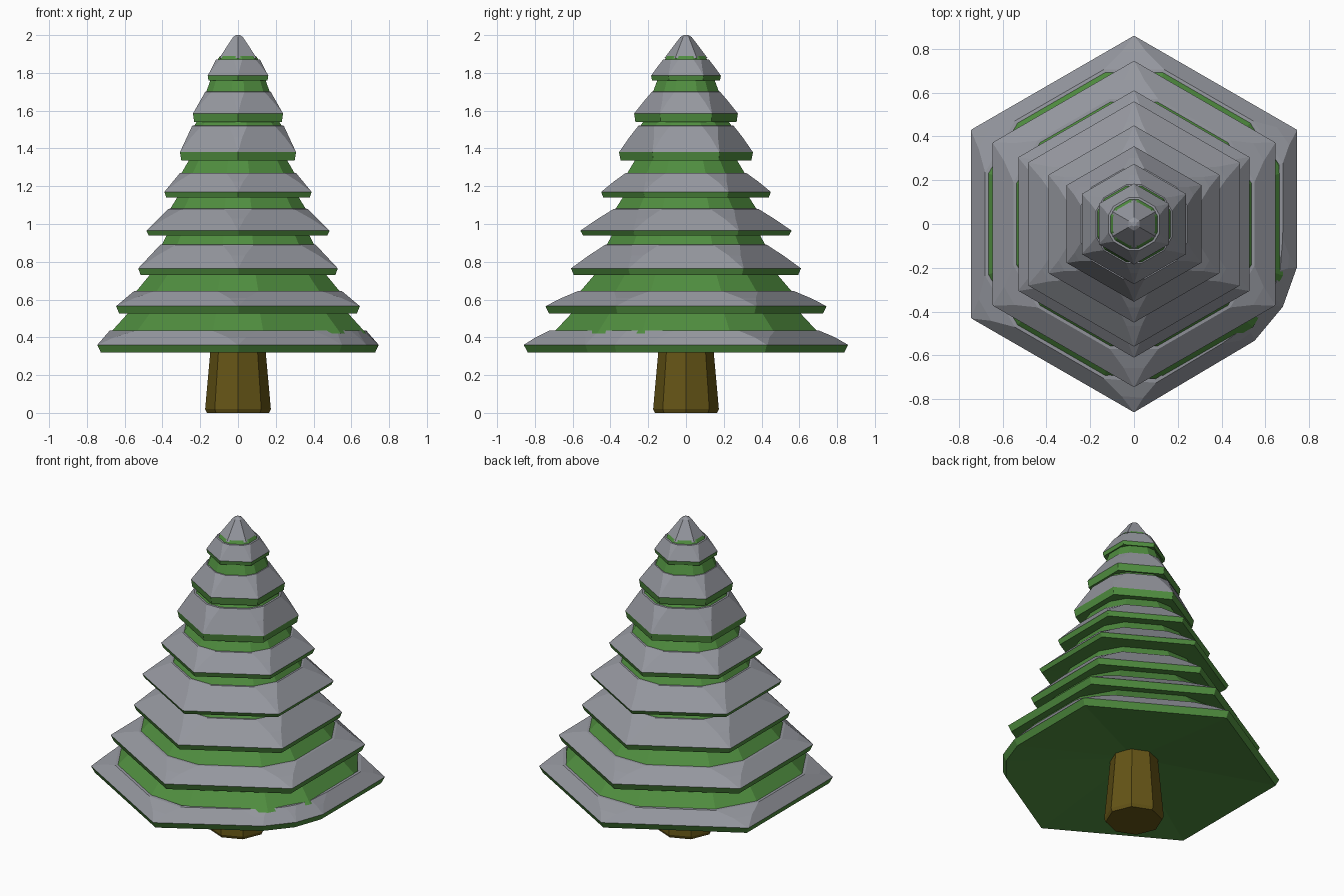
import bpy, bmesh
from math import cos, sin, pi

if "Cube" in bpy.data.objects:
    bpy.data.objects.remove(bpy.data.objects["Cube"])


def material(name, color):
    m = bpy.data.materials.new(name)
    m.diffuse_color = (*color, 1)
    m.use_nodes = True
    m.node_tree.nodes["Principled BSDF"].inputs["Base Color"].default_value = m.diffuse_color
    return m


green = material("needles", (0.08, 0.27, 0.05))
brown = material("bark", (0.13, 0.09, 0.008))
grey = material("snow", (0.3, 0.31, 0.345))


def polygon(n, start=pi / 2):
    return [(cos(start + 2 * pi * i / n), sin(start + 2 * pi * i / n)) for i in range(n)]


def cut_corners(points, t):
    out = []
    for i, p in enumerate(points):
        for q in (points[i - 1], points[(i + 1) % len(points)]):
            out.append((p[0] + (q[0] - p[0]) * t, p[1] + (q[1] - p[1]) * t))
    return out


def loft(name, outline, profile, mat, caps=False):
    """Skin (radius, z[, corner cut]) steps of an outline, bottom to top."""
    bm = bmesh.new()
    rings = []
    for r, z, *cut in profile:
        points = cut_corners(outline, cut[0]) if cut else outline
        rings.append([bm.verts.new((x * r, y * r, z)) for x, y in points])
    n = len(rings[0])
    if caps:
        bm.faces.new(rings[0][::-1])
        bm.faces.new(rings[-1])
    for a, b in zip(rings, rings[1:]):
        for i in range(n):
            j = (i + 1) % n
            bm.faces.new((a[i], a[j], b[j], b[i]))
    mesh = bpy.data.meshes.new(name)
    bm.to_mesh(mesh)
    bm.free()
    ob = bpy.data.objects.new(name, mesh)
    bpy.context.collection.objects.link(ob)
    mesh.materials.append(mat)
    return ob


hexagon = polygon(6)
# Lowest branch has one worn corner at the front right
worn = hexagon[:4] + [(0.64, -0.62), (0.79, -0.44), (0.865, -0.23)] + hexagon[5:]
worn = hexagon[:4] + [(0.64, -0.62), (0.79, -0.44), (0.865, -0.23)] + [(0.866, 0.5)] \
    if len(hexagon) == 6 else worn

# Trunk
loft("trunk", polygon(8), [(0.165, 0), (0.174, 0.02), (0.138, 0.42)], brown, caps=True)

# Tiers: rim radius, rim bottom z, rim top z, snow top radius, snow top z, neck top radius
tiers = [
    (0.86, 0.32, 0.36, 0.785, 0.435, 0.665),
    (0.745, 0.525, 0.565, 0.635, 0.645, 0.53),
    (0.61, 0.73, 0.765, 0.475, 0.89, 0.43),
    (0.56, 0.94, 0.965, 0.425, 1.08, 0.365),
    (0.45, 1.14, 1.17, 0.355, 1.27, 0.295),
    (0.355, 1.335, 1.38, 0.28, 1.52, 0.245),
    (0.275, 1.54, 1.585, 0.20, 1.70, 0.165),
    (0.185, 1.76, 1.785, 0.135, 1.87, 0.11),
]
SHARP, MID, SOFT = 0.003, 0.08, 0.2

for i, (r, z0, z1, rs, zs, neck) in enumerate(tiers):
    shape = worn if i == 0 else hexagon
    # Green underside (hollowed on the lowest tier) and thin rim
    inner = (0.13, 0.405, SHARP) if i == 0 else (tiers[i - 1][5] * 0.95, z0 + 0.005, SOFT)
    loft(f"branch_{i + 1}", shape,
         [inner, (r * 0.975, z0, SHARP), (r, z1, SHARP)], green)
    # Snow lying on the branch
    loft(f"snow_{i + 1}", shape,
         [(r, z1, SHARP), (rs + 0.45 * (r - rs), z1 + 0.55 * (zs - z1), MID),
          (rs, zs, SOFT), (rs - 0.02, zs + 0.002, SOFT)], grey)
    # Inner foliage rising to the next tier
    top = tiers[i + 1][1] + 0.01 if i < 7 else 1.89
    loft(f"foliage_{i + 1}", hexagon,
         [(rs, zs - 0.015, SOFT), (neck, top, SOFT)], green)

# Snowy tip
loft("snow_tip", hexagon, [(0.10, 1.872), (0.113, 1.88), (0.03, 1.99), (0.012, 2.0)], grey, caps=True)
